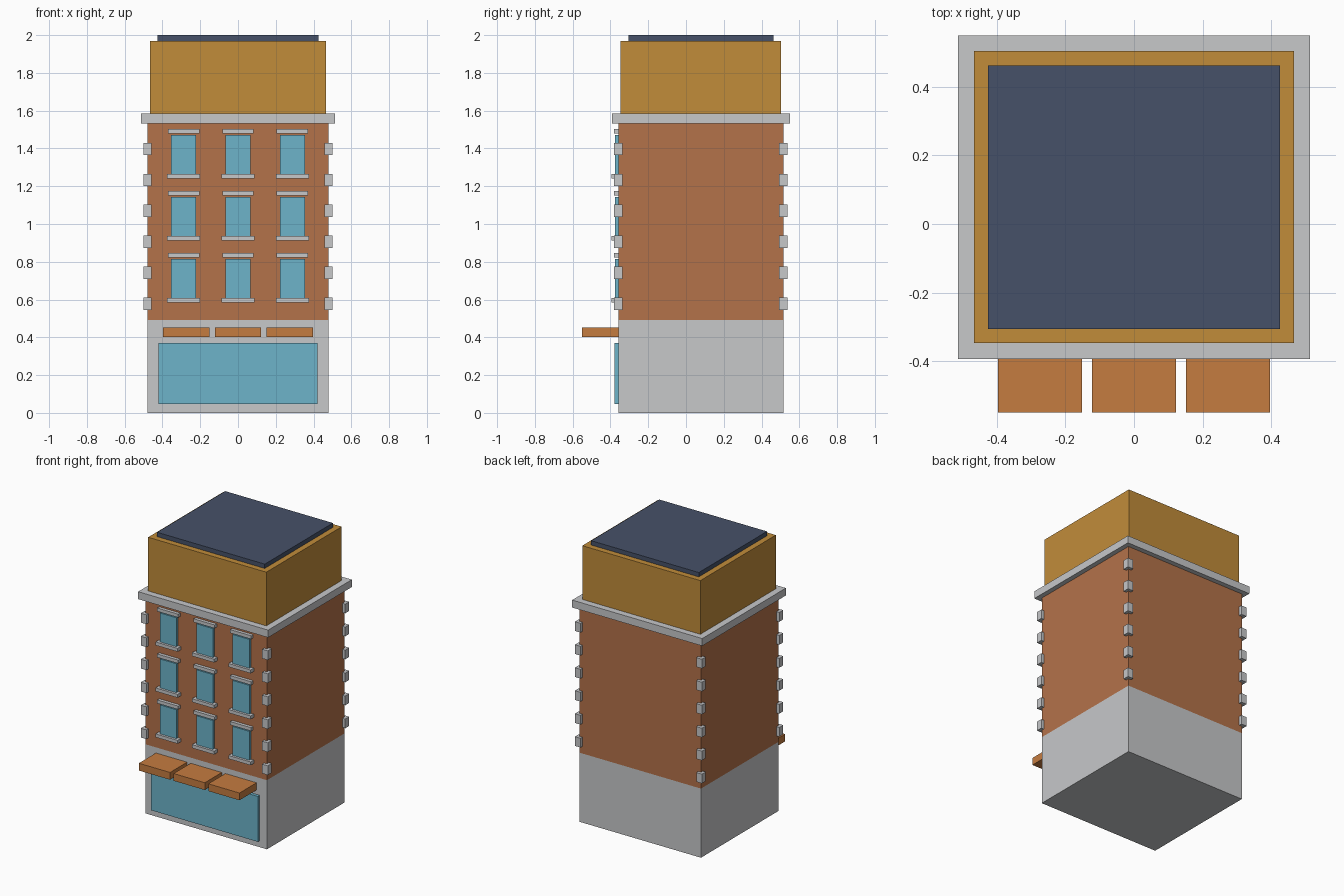
import bpy

if "Cube" in bpy.data.objects:
    bpy.data.objects.remove(bpy.data.objects["Cube"])


def material(name, rgb):
    """Flat material from an 8-bit sRGB colour."""
    def lin(c):
        c /= 255
        return c / 12.92 if c <= 0.04045 else ((c + 0.055) / 1.055) ** 2.4
    m = bpy.data.materials.new(name)
    m.diffuse_color = (*[lin(c) for c in rgb], 1)
    m.use_nodes = True
    m.node_tree.nodes["Principled BSDF"].inputs["Base Color"].default_value = m.diffuse_color
    return m


STONE = material("pale_stone", (199, 200, 202))
BRICK = material("brick", (180, 114, 74))
MUSTARD = material("mustard", (193, 140, 58))
SLATE = material("slate_blue", (70, 81, 104))
GLASS = material("window_glass", (109, 179, 202))
ORANGE = material("awning_orange", (197, 124, 64))


def box(name, x, y, z, mat):
    """Box spanning the given (min, max) ranges."""
    spans = (x, y, z)
    bpy.ops.mesh.primitive_cube_add(size=1, location=[(a + b) / 2 for a, b in spans])
    ob = bpy.context.object
    ob.name = name
    ob.scale = [b - a for a, b in spans]
    bpy.ops.object.transform_apply(location=False, rotation=False, scale=True)
    ob.data.materials.append(mat)
    return ob


def around(c, size):
    return (c - size / 2, c + size / 2)


CY = 0.0785                # depth centre of the tower
FRONT, BACK = -0.358, 0.515
HALF_W = 0.479
IN = FRONT + 0.01          # where facade parts sink into the wall

# Stacked tower volumes
for name, hx, hy, z, mat in [
    ("ground_floor", HALF_W, 0.4365, (0, 0.493), STONE),
    ("brick_floors", HALF_W, 0.4365, (0.493, 1.533), BRICK),
    ("cornice", 0.513, 0.4715, (1.533, 1.586), STONE),
    ("attic", 0.466, 0.425, (1.586, 1.969), MUSTARD),
    ("roof_slab", 0.425, 0.384, (1.969, 2.0), SLATE),
]:
    box(name, (-hx, hx), (CY - hy, CY + hy), z, mat)

# Corner stones up all four edges
for i in range(6):
    for x in (-HALF_W, HALF_W):
        for y in (FRONT, BACK):
            box("corner_stone", around(x, 0.044), around(y, 0.044),
                around(0.577 + i * 0.164, 0.066), STONE)

# Windows with lintels and sills
for row in range(3):
    z = 0.609 + row * 0.328
    for x in (-0.288, 0, 0.288):
        box("window", around(x, 0.131), (-0.377, IN), (z, z + 0.206), GLASS)
        box("lintel", around(x, 0.166), (-0.381, IN), (z + 0.214, z + 0.238), STONE)
        box("sill", around(x, 0.174), (-0.394, IN), (z - 0.024, z), STONE)

# Shop window and awnings
box("shop_window", (-0.422, 0.422), (-0.379, IN), (0.046, 0.37), GLASS)
for x in (-0.274, 0, 0.274):
    box("awning", around(x, 0.246), (-0.55, IN), (0.401, 0.453), ORANGE)
